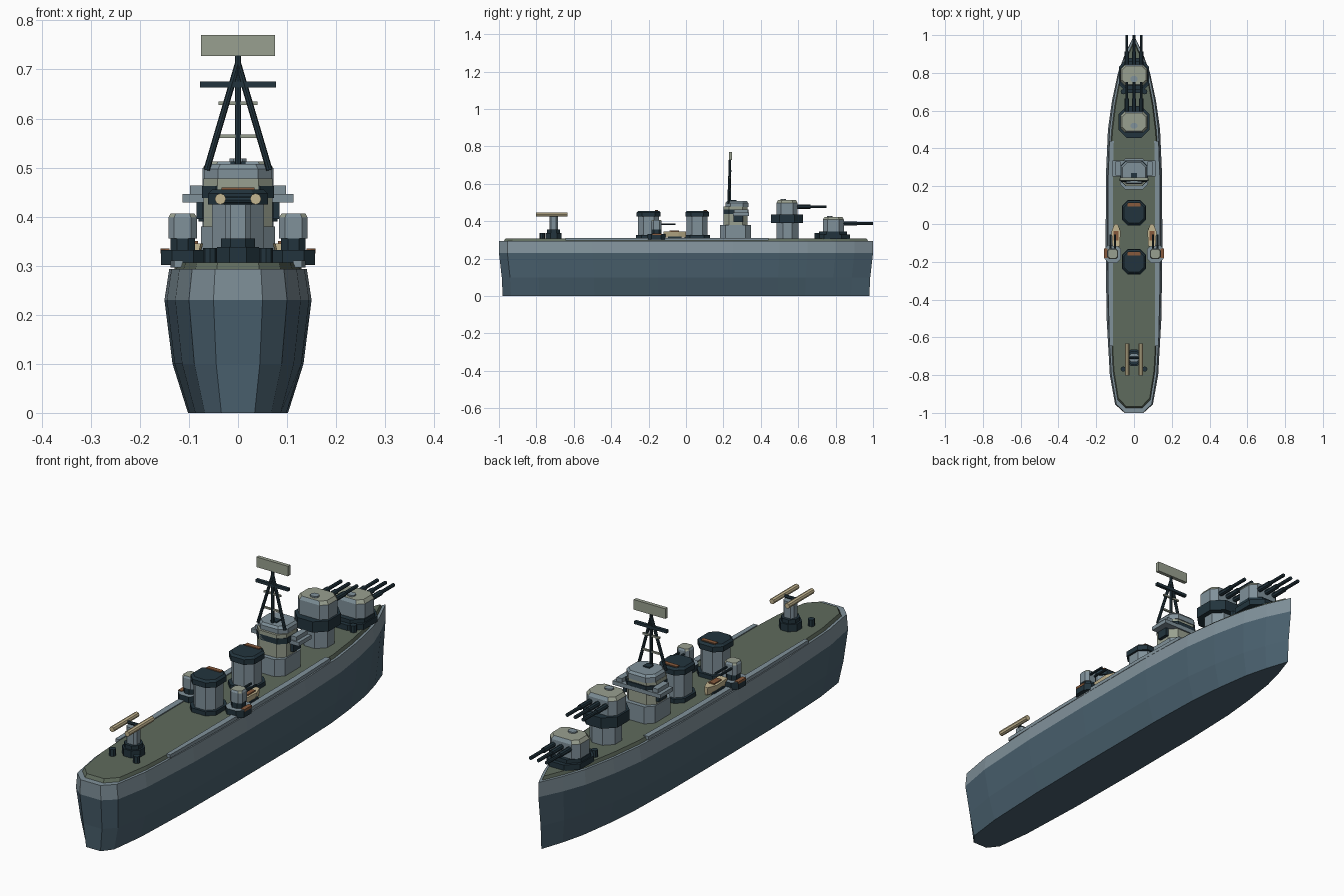
import bpy, bmesh, math
from mathutils import Vector

cube = bpy.data.objects.get("Cube")
if cube:
    bpy.data.objects.remove(cube, do_unlink=True)


def material(name, rgb):
    m = bpy.data.materials.new(name)
    lin = [((c / 255 + 0.055) / 1.055) ** 2.4 for c in rgb] + [1]
    m.use_nodes = True
    m.diffuse_color = lin
    m.node_tree.nodes["Principled BSDF"].inputs["Base Color"].default_value = lin
    return m


SLATE = material("slate hull", (74, 97, 111))
GREY = material("light grey", (128, 145, 154))
DECK = material("deck green", (95, 107, 93))
DARK = material("dark steel", (34, 52, 61))
PALE = material("pale grey green", (153, 160, 144))
TAN = material("tan", (196, 182, 145))
BROWN = material("rust brown", (135, 90, 60))


def finish(name, bm, *mats):
    bmesh.ops.recalc_face_normals(bm, faces=bm.faces)
    mesh = bpy.data.meshes.new(name)
    bm.to_mesh(mesh)
    bm.free()
    for m in mats:
        mesh.materials.append(m)
    ob = bpy.data.objects.new(name, mesh)
    bpy.context.collection.objects.link(ob)
    return ob


def loft(bm, rings):
    """Skin a stack of equal rings and cap both ends."""
    vs = [[bm.verts.new(p) for p in r] for r in rings]
    n = len(vs[0])
    for a, b in zip(vs, vs[1:]):
        for i in range(n):
            j = (i + 1) % n
            bm.faces.new((a[i], a[j], b[j], b[i]))
    bm.faces.new(vs[0][::-1])
    bm.faces.new(vs[-1])


def block(name, x, y, z0, z1, w, d, mat, cut=0.0, taper=1.0, top=None):
    """Box with cut corners in plan; top may have its own colour."""
    a, b, c = w / 2, d / 2, cut
    if c:
        quad = [(a, b - c), (a - c, b), (c - a, b), (-a, b - c),
                (-a, c - b), (c - a, -b), (a - c, -b), (a, c - b)]
    else:
        quad = [(a, b), (-a, b), (-a, -b), (a, -b)]
    bm = bmesh.new()
    loft(bm, [[(x + p * s, y + q * s, z) for p, q in quad]
              for z, s in ((z0, 1), (z1, taper))])
    bm.normal_update()
    if top:
        for f in bm.faces:
            f.material_index = int(f.normal.z > 0.5)
    return finish(name, bm, mat, top or mat)


def rod(name, p, q, r, mat, sides=8):
    p, q = Vector(p), Vector(q)
    bm = bmesh.new()
    bmesh.ops.create_cone(bm, cap_ends=True, segments=sides, radius1=r, radius2=r,
                          depth=(q - p).length)
    turn = Vector((0, 0, 1)).rotation_difference(q - p).to_matrix()
    for v in bm.verts:
        v.co = turn @ v.co + (p + q) / 2
    return finish(name, bm, mat)


# Hull: half-outline stations (y, half width) mirrored and stacked by level
OUTLINE = [(-1, .05), (-.955, .1), (-.8, .128), (-.5, .145), (-.15, .15), (.25, .149),
           (.5, .138), (.65, .117), (.8, .085), (.9, .048)]


def plan(z, fx, fy):
    side = [(w * fx, y * fy, z) for y, w in OUTLINE]
    return side + [(0, fy, z)] + [(-x, y, z) for x, y, z in reversed(side)]


bm = bmesh.new()
loft(bm, [plan(0, .68, .98), plan(.1, .89, .985), plan(.23, 1, 1), plan(.293, .935, 1)])
for f in bm.faces:
    f.material_index = int(f.calc_center_median().z > 0.2)
finish("hull", bm, SLATE, GREY)

bm = bmesh.new()
loft(bm, [plan(.292, .87, .975), plan(.307, .83, .965)])
finish("deck", bm, DECK)

# Deck-edge walkways
for sx, side in ((1, "left"), (-1, "right")):
    bm = bmesh.new()
    inner = [(-.645, .112), (-.3, .112), (.2, .112), (.44, .107)]
    outer = [(.44, .13), (.2, .138), (-.3, .138), (-.645, .13)]
    loft(bm, [[(sx * x, y, z) for y, x in inner + outer] for z in (.296, .311)])
    finish(side + "_walkway", bm, GREY)


# Main turrets with three barrels each
def turret(name, y, z):
    block(name + "_house", 0, y, z, z + .063, .145, .112, GREY, .025)
    block(name + "_roof", 0, y, z + .063, z + .077, .145, .112, GREY, .025, .86, PALE)
    block(name + "_hatch", 0, y - .02, z + .076, z + .083, .035, .03, GREY, .008)
    for i, x in enumerate((-.038, 0, .038)):
        rod(f"{name}_sleeve_{i}", (x, y + .04, z + .042), (x, y + .125, z + .042), .011, DARK)
        rod(f"{name}_barrel_{i}", (x, y + .12, z + .042), (x, y + .212, z + .042), .0075, DARK)


block("bow_turret_base", 0, .785, .305, .33, .16, .185, DARK, .045)
block("bow_turret_ring", 0, .785, .33, .346, .15, .15, DARK, .04)
turret("bow_turret", .788, .345)
block("upper_turret_barbette", 0, .543, .305, .395, .12, .118, GREY, .035)
block("upper_turret_ring", 0, .54, .39, .436, .162, .172, DARK, .045)
turret("upper_turret", .54, .435)

# Bridge
block("bridge_base", 0, .265, .305, .38, .15, .165, GREY, .03)
block("bridge_tower", 0, .265, .38, .478, .14, .128, PALE, .028)
block("bridge_windows", 0, .268, .438, .462, .147, .134, DARK, .029)
block("bridge_wings", 0, .293, .429, .446, .226, .085, GREY)
for sx, side in ((1, "left"), (-1, "right")):
    block(side + "_wing_rail", sx * .085, .293, .446, .463, .025, .075, GREY)
    block(side + "_wing_support", sx * .078, .28, .395, .43, .014, .05, DARK)
block("bridge_top", 0, .272, .475, .497, .138, .122, GREY, .028)
block("bridge_roof", 0, .272, .497, .507, .138, .122, GREY, .028, .88)
block("bridge_hatch", 0, .255, .506, .512, .03, .03, DARK)

# Mast and radar
MY = .235
rod("mast_pole", (0, MY, .5), (0, MY, .728), .0065, DARK)
for sx, side in ((1, "left"), (-1, "right")):
    rod(side + "_mast_leg", (sx * .064, MY - .008, .495), (0, MY, .712), .0065, DARK)
block("mast_yard", 0, MY, .663, .675, .154, .014, DARK)
block("upper_spreader", 0, MY, .628, .635, .08, .008, PALE)
block("lower_spreader", 0, MY, .56, .567, .08, .008, PALE)
block("radar_panel", 0, MY + .004, .727, .77, .15, .016, PALE)

# Funnels
for name, y in (("forward_funnel", .06), ("aft_funnel", -.2)):
    block(name + "_base", 0, y, .305, .325, .125, .135, DARK, .03)
    block(name + "_body", 0, y, .32, .43, .105, .112, GREY, .028)
    block(name + "_cap", 0, y, .425, .447, .122, .128, DARK, .03)
    block(name + "_cap_top", 0, y, .447, .455, .122, .128, DARK, .03, .86)
    block(name + "_stripe", 0, y + .042, .45, .459, .068, .018, BROWN)

# Side gun mounts and boats
for sx, side in ((1, "left"), (-1, "right")):
    x = sx * .113
    block(side + "_sponson", x, -.158, .301, .332, .088, .095, DARK, .022, 1, GREY)
    block(side + "_mount_pedestal", x, -.158, .33, .357, .05, .055, DARK, .014)
    block(side + "_mount_house", x, -.158, .355, .398, .058, .056, GREY, .012)
    block(side + "_mount_roof", x, -.158, .398, .406, .058, .056, GREY, .012, .85, PALE)
    block(side + "_mount_band", sx * .149, -.155, .325, .335, .018, .05, BROWN)
    for i, dx in enumerate((-.012, .012)):
        rod(f"{side}_mount_barrel_{i}", (x + dx, -.14, .384), (x + dx, -.055, .384), .005, DARK)
    bm = bmesh.new()
    hull = [(-.12, .8), (-.04, 1), (-.0, .35)]
    bx = sx * .095
    loft(bm, [[(bx + .024 * w * k, y, z) for y, w in hull] +
              [(bx - .024 * w * k, y, z) for y, w in reversed(hull)]
              for z, k in ((.312, .6), (.345, 1))])
    finish(side + "_boat", bm, TAN)
    block(side + "_boat_cover", bx, -.062, .344, .35, .026, .05, BROWN)
    block(side + "_boat_cradle", bx, -.06, .305, .318, .04, .07, DARK)

# Stern twin gun
GY = -.708
block("stern_gun_base", 0, GY, .305, .338, .085, .085, DARK, .025)
block("stern_gun_collar", 0, GY, .338, .355, .07, .07, DARK, .02)
block("stern_gun_pedestal", 0, GY, .355, .425, .05, .045, GREY, .01)
rod("stern_gun_axle", (-.04, GY, .434), (.04, GY, .434), .007, DARK)
for sx, side in ((1, "left"), (-1, "right")):
    rod(side + "_stern_gun_barrel", (sx * .036, GY - .095, .436), (sx * .036, GY + .075, .436),
        .0115, TAN)
    # Deck bollards
    for end, y in (("stern", -.768), ("bow", .7)):
        rod(f"{side}_{end}_bollard", (sx * .057, y, .3), (sx * .057, y, .336), .014, DARK)
